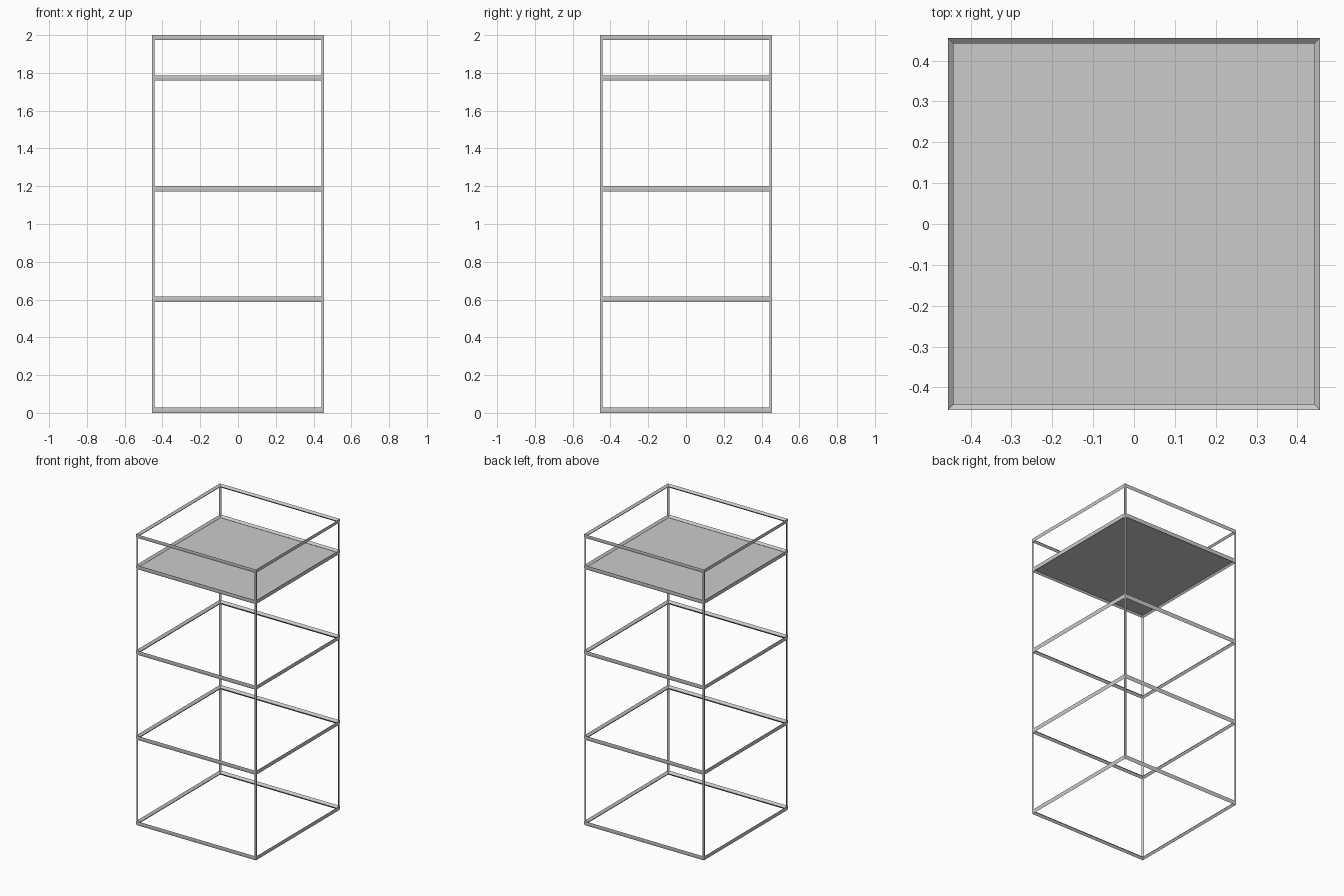
import bpy, bmesh

if "Cube" in bpy.data.objects:
    bpy.data.objects.remove(bpy.data.objects["Cube"])

R = 0.456   # half width of the tower
W = 0.014   # bar thickness


def make_object(name, bm):
    bmesh.ops.recalc_face_normals(bm, faces=bm.faces)
    mesh = bpy.data.meshes.new(name)
    bm.to_mesh(mesh)
    bm.free()
    obj = bpy.data.objects.new(name, mesh)
    bpy.context.collection.objects.link(obj)
    return obj


def ring(name, profile):
    """Mitred square frame; profile points are (inset, height)."""
    bm = bmesh.new()
    loops = []
    for sx, sy in ((-1, -1), (1, -1), (1, 1), (-1, 1)):
        loops.append([bm.verts.new((sx * (R - d), sy * (R - d), z)) for d, z in profile])
    n = len(profile)
    for i in range(4):
        a, b = loops[i], loops[(i + 1) % 4]
        for j in range(n):
            k = (j + 1) % n
            bm.faces.new((a[j], b[j], b[k], a[k]))
    make_object(name, bm)


def bar_profile(z0, z1):
    # triangular bar: narrow upright outer face, apex on the inside
    h = z1 - z0
    return [(0.002, z0), (0, z0 + h * 0.45), (0, z1), (W, z0 + h * 0.5)]


# Horizontal frames
for name, z0, z1 in (("base_frame", 0.0, 0.028), ("lower_frame", 0.587, 0.616),
                     ("middle_frame", 1.172, 1.201), ("platform_frame", 1.76, 1.787),
                     ("guard_rail", 1.975, 2.0)):
    ring(name, bar_profile(z0, z1))

# Corner posts, three-sided
for sx in (-1, 1):
    for sy in (-1, 1):
        bm = bmesh.new()
        o, i = R - 0.001, R - 0.013
        pts = [(sx * o, sy * o), (sx * i, sy * o), (sx * o, sy * i)]
        low = [bm.verts.new((x, y, 0.005)) for x, y in pts]
        high = [bm.verts.new((x, y, 1.99)) for x, y in pts]
        bm.faces.new(low)
        bm.faces.new(high)
        for a in range(3):
            b = (a + 1) % 3
            bm.faces.new((low[a], low[b], high[b], high[a]))
        make_object("corner_post", bm)

# Platform deck
bm = bmesh.new()
d = R - 0.006
bm.faces.new([bm.verts.new((x, y, 1.772)) for x, y in ((-d, -d), (d, -d), (d, d), (-d, d))])
make_object("platform_deck", bm)
